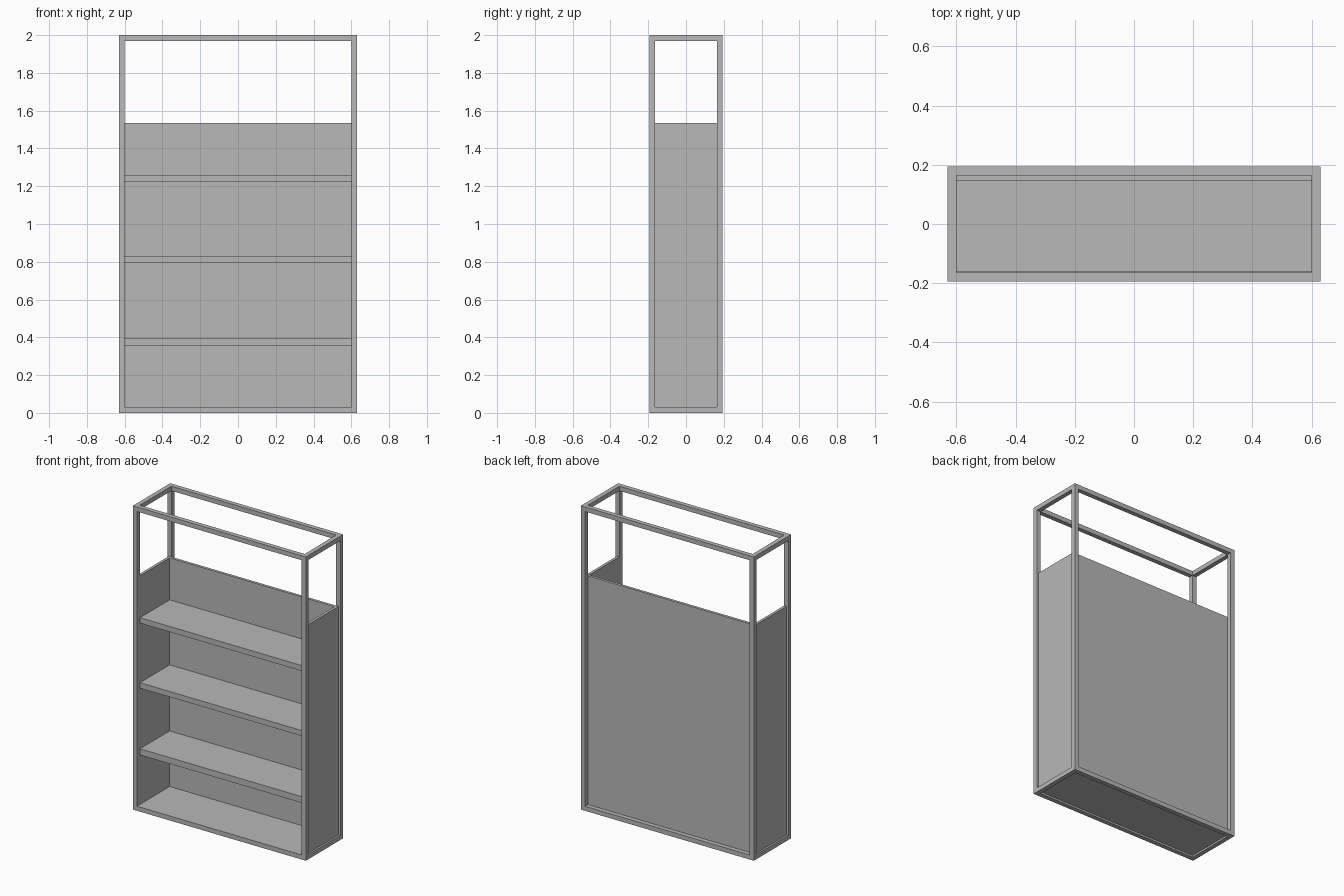
import bpy
import bmesh
from mathutils import Vector

if "Cube" in bpy.data.objects:
    bpy.data.objects.remove(bpy.data.objects["Cube"], do_unlink=True)

# Overall half sizes, bar width and panel thickness
HX, HY, H = 0.63, 0.194, 2.0
BAR, PANEL = 0.03, 0.018
IX, IY = HX - BAR, HY - BAR
JOINT_X, JOINT_Z = 0.57, 0.072
PANEL_TOP = 1.535

grey = bpy.data.materials.new("neutral_grey")
grey.use_nodes = True
colour = (0.48, 0.48, 0.48, 1)
grey.diffuse_color = colour
grey.node_tree.nodes["Principled BSDF"].inputs["Base Color"].default_value = colour


def add_boxes(name, boxes):
    """Make one object from boxes given as pairs of opposite corners."""
    bm = bmesh.new()
    for a, b in boxes:
        a, b = Vector(a), Vector(b)
        size, mid = b - a, (a + b) / 2
        verts = bmesh.ops.create_cube(bm, size=1)["verts"]
        for v in verts:
            v.co = mid + Vector(abs(s) * c for s, c in zip(size, v.co))
    mesh = bpy.data.meshes.new(name)
    bm.to_mesh(mesh)
    bm.free()
    mesh.materials.append(grey)
    obj = bpy.data.objects.new(name, mesh)
    bpy.context.collection.objects.link(obj)
    return obj


def side(s, a, b):
    return "left" if s > 0 and a == "x" else b


# Posts and corner joints
for sx, x_name in ((-1, "right"), (1, "left")):
    for sy, y_name in ((-1, "front"), (1, "back")):
        place = f"{y_name}_{x_name}"
        add_boxes(place + "_post", [((sx * IX, sy * IY, JOINT_Z),
                                     (sx * HX, sy * HY, H - JOINT_Z))])
        for level, z, up in (("bottom", 0, 1), ("top", H, -1)):
            inner = z + up * BAR
            add_boxes(f"{level}_{place}_joint", [
                ((sx * JOINT_X, sy * IY, z), (sx * HX, sy * HY, inner)),
                ((sx * IX, sy * IY, inner), (sx * HX, sy * HY, z + up * JOINT_Z))])

# Long and short rails
for level, z in (("bottom", 0), ("top", H - BAR)):
    for sy, name in ((-1, "front"), (1, "back")):
        add_boxes(f"{level}_{name}_rail", [((-JOINT_X, sy * IY, z),
                                           (JOINT_X, sy * HY, z + BAR))])
    for sx, name in ((-1, "right"), (1, "left")):
        add_boxes(f"{level}_{name}_rail", [((sx * IX, -IY, z),
                                           (sx * HX, IY, z + BAR))])

# Side panels sit between the posts, back and floor inside the frame
for sx, name in ((-1, "right"), (1, "left")):
    add_boxes(name + "_panel", [((sx * IX, -IY, BAR),
                                 (sx * (IX + PANEL), IY, PANEL_TOP))])
add_boxes("back_panel", [((-IX, IY - PANEL, BAR), (IX, IY, PANEL_TOP))])
add_boxes("floor_panel", [((-IX, -IY, BAR - PANEL), (IX, IY, BAR))])

# Shelves
for name, low, high in (("lower", 0.355, 0.396), ("middle", 0.795, 0.831),
                        ("upper", 1.223, 1.259)):
    add_boxes(name + "_shelf", [((-IX, -IY + 0.002, low), (IX, IY - PANEL, high))])
